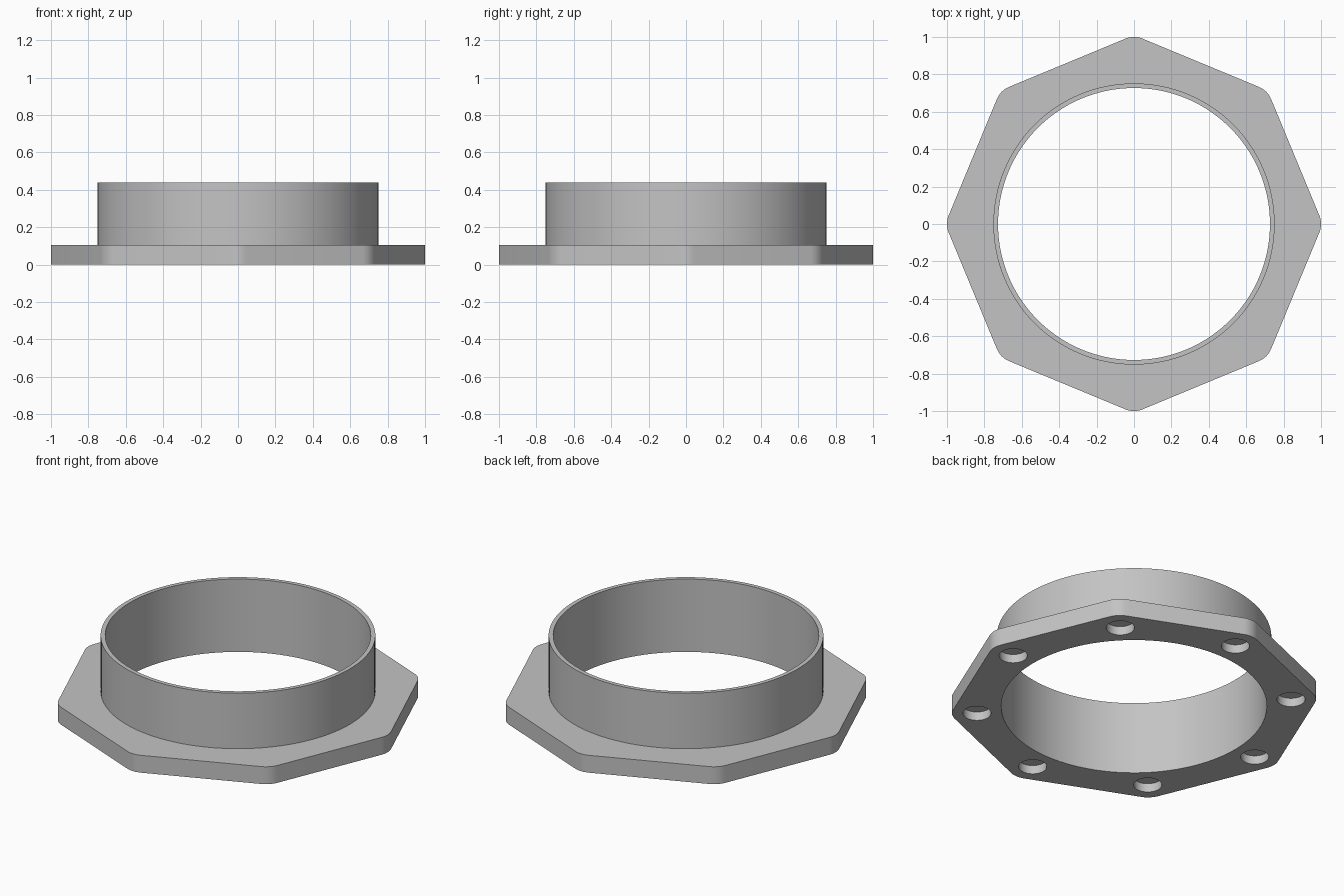
import bpy, bmesh
from math import cos, sin, pi, radians

old = bpy.data.objects.get("Cube")
if old:
    bpy.data.objects.remove(old, do_unlink=True)

SIDES = 8
FLANGE_TOP, TOTAL_HEIGHT = 0.105, 0.44
OUTER_RADIUS, BORE_RADIUS = 0.752, 0.727
CORNER_RADIUS, CORNER_STEPS = 0.12, 6
HOLE_RADIUS, HOLE_RING, HOLE_DEPTH = 0.077, 0.863, 0.052

grey = bpy.data.materials.new("plain grey")
grey.use_nodes = True
colour = (0.55, 0.55, 0.55, 1)
grey.diffuse_color = colour
grey.node_tree.nodes["Principled BSDF"].inputs["Base Color"].default_value = colour


def prism(name, outline, z0, z1):
    """Extrude a closed outline from z0 up to z1."""
    bm = bmesh.new()
    base = bm.faces.new([bm.verts.new((x, y, z0)) for x, y in outline])
    top = bmesh.ops.extrude_face_region(bm, geom=[base])["geom"]
    verts = [g for g in top if isinstance(g, bmesh.types.BMVert)]
    bmesh.ops.translate(bm, verts=verts, vec=(0, 0, z1 - z0))
    bmesh.ops.recalc_face_normals(bm, faces=bm.faces)
    mesh = bpy.data.meshes.new(name)
    bm.to_mesh(mesh)
    bm.free()
    mesh.materials.append(grey)
    obj = bpy.data.objects.new(name, mesh)
    bpy.context.collection.objects.link(obj)
    return obj


def circle(radius, count, cx=0, cy=0):
    return [(cx + radius * cos(2 * pi * i / count), cy + radius * sin(2 * pi * i / count))
            for i in range(count)]


def combine(target, tool, operation):
    """Apply a boolean and remove the tool."""
    mod = target.modifiers.new(operation.lower(), 'BOOLEAN')
    mod.object, mod.operation, mod.solver = tool, operation, 'EXACT'
    bpy.context.view_layer.objects.active = target
    bpy.ops.object.modifier_apply(modifier=mod.name)
    bpy.data.objects.remove(tool, do_unlink=True)


# Octagonal flange with rounded corners
outline = []
for k in range(SIDES):
    mid = 2 * pi * k / SIDES
    cx, cy = (1 - CORNER_RADIUS) * cos(mid), (1 - CORNER_RADIUS) * sin(mid)
    for s in range(CORNER_STEPS + 1):
        a = mid + (s / CORNER_STEPS - 0.5) * 2 * pi / SIDES
        outline.append((cx + CORNER_RADIUS * cos(a), cy + CORNER_RADIUS * sin(a)))
ring = prism("flanged_collar", outline, 0, FLANGE_TOP)

# Upright collar and the bore through both
combine(ring, prism("collar", circle(OUTER_RADIUS, 128), 0.05, TOTAL_HEIGHT), 'UNION')
combine(ring, prism("bore", circle(BORE_RADIUS, 128), -0.1, TOTAL_HEIGHT + 0.1), 'DIFFERENCE')

# Blind holes in the underside, one behind each corner
for k in range(SIDES):
    a = 2 * pi * k / SIDES
    hole = circle(HOLE_RADIUS, 40, HOLE_RING * cos(a), HOLE_RING * sin(a))
    combine(ring, prism("hole", hole, -0.1, HOLE_DEPTH), 'DIFFERENCE')

bpy.ops.object.select_all(action='DESELECT')
ring.select_set(True)
bpy.context.view_layer.objects.active = ring
bpy.ops.object.shade_smooth_by_angle(angle=radians(30))
